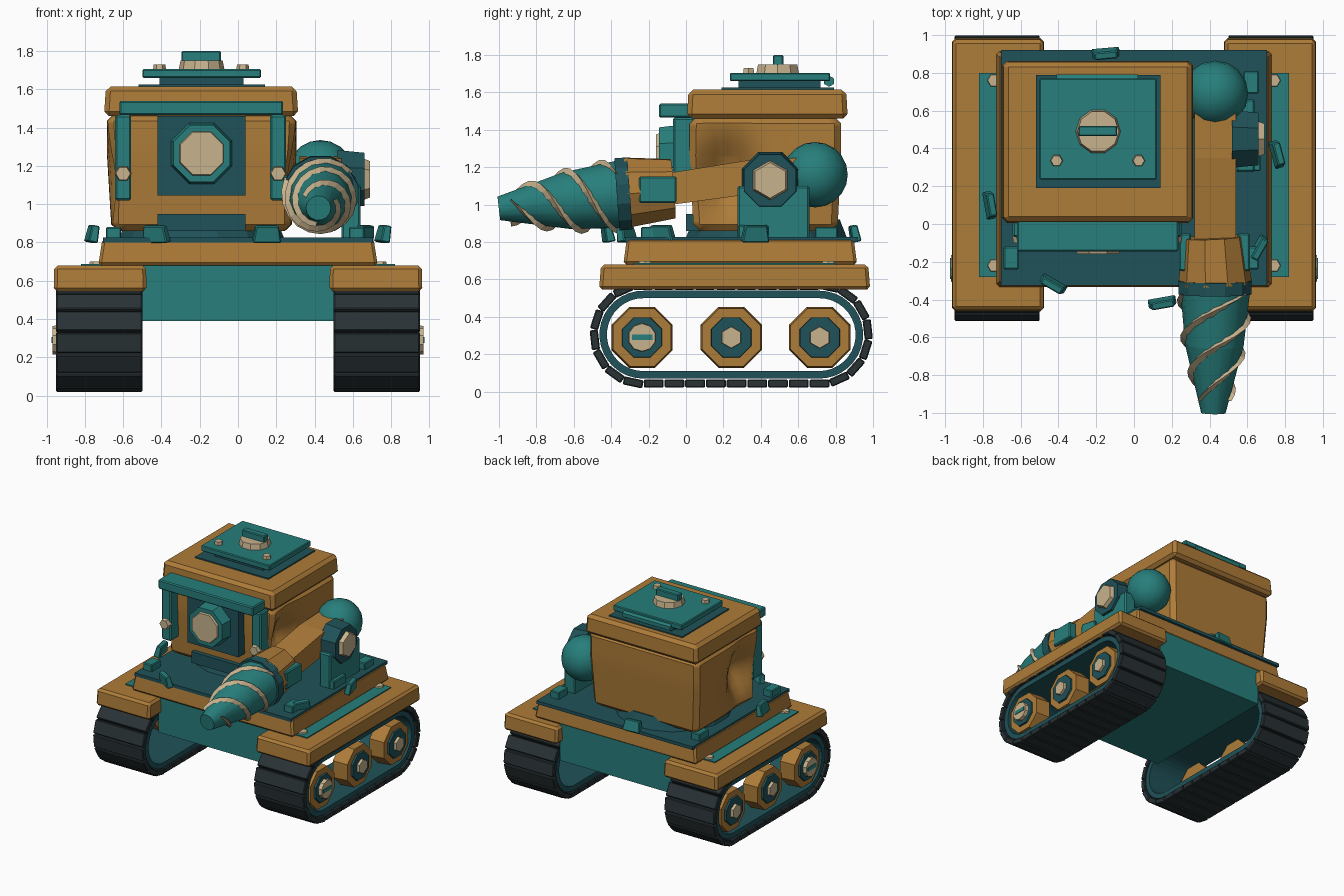
import bpy, bmesh, math
from mathutils import Vector, Matrix

if "Cube" in bpy.data.objects:
    bpy.data.objects.remove(bpy.data.objects["Cube"])

def material(name, rgb):
    m = bpy.data.materials.new(name)
    m.diffuse_color = (*rgb, 1)
    m.use_nodes = True
    m.node_tree.nodes["Principled BSDF"].inputs["Base Color"].default_value = m.diffuse_color
    return m

ORANGE = material("ochre", (0.42, 0.20, 0.04))
TEAL = material("teal", (0.02, 0.21, 0.20))
DARK = material("dark_teal", (0.014, 0.085, 0.10))
CREAM = material("cream", (0.58, 0.45, 0.27))
BLACK = material("rubber", (0.022, 0.032, 0.036))

def finish(name, bm, mat, smooth=None):
    bmesh.ops.recalc_face_normals(bm, faces=bm.faces)
    me = bpy.data.meshes.new(name)
    bm.to_mesh(me)
    bm.free()
    ob = bpy.data.objects.new(name, me)
    bpy.context.collection.objects.link(ob)
    me.materials.append(mat)
    if smooth:
        bpy.ops.object.select_all(action='DESELECT')
        ob.select_set(True)
        bpy.context.view_layer.objects.active = ob
        bpy.ops.object.shade_smooth_by_angle(angle=math.radians(smooth))
    return ob

def box(name, x, y, z, mat, bevel=0, rot=None, flare=1.0, open_sides=False):
    """Box from (min, max) ranges; flare scales the top; open_sides drops the x faces."""
    bm = bmesh.new()
    bmesh.ops.create_cube(bm, size=1)
    c = Vector([sum(r) / 2 for r in (x, y, z)])
    for v in bm.verts:
        f = flare if v.co.z > 0 else 1
        v.co = Vector((v.co.x * (x[1] - x[0]) * f, v.co.y * (y[1] - y[0]) * f, v.co.z * (z[1] - z[0])))
    if open_sides:
        bm.normal_update()
        bmesh.ops.delete(bm, geom=[f for f in bm.faces if abs(f.normal.x) > 0.9], context='FACES')
    if bevel:
        bmesh.ops.bevel(bm, geom=bm.edges[:], offset=bevel, segments=1, affect='EDGES')
    bm.transform(Matrix.Translation(c) @ (rot.to_4x4() if rot else Matrix()))
    return finish(name, bm, mat)

def rod(name, a, b, r1, r2, n, mat, smooth=None):
    """Cylinder or cone between two points."""
    a, b = Vector(a), Vector(b)
    bm = bmesh.new()
    bmesh.ops.create_cone(bm, cap_ends=True, segments=n, radius1=r1, radius2=r2, depth=(b - a).length)
    bm.transform(Matrix.Rotation(math.pi / n, 4, 'Z'))
    q = Vector((0, 0, 1)).rotation_difference(b - a)
    bm.transform(Matrix.Translation((a + b) / 2) @ q.to_matrix().to_4x4())
    return finish(name, bm, mat, smooth)

def prism(name, yz, x0, x1, mat):
    bm = bmesh.new()
    f = bm.faces.new([bm.verts.new((x0, y, z)) for y, z in yz])
    g = bmesh.ops.extrude_face_region(bm, geom=[f])
    for v in g['geom']:
        if isinstance(v, bmesh.types.BMVert):
            v.co.x = x1
    return finish(name, bm, mat)

# Track loop dimensions
YC, ZC, HALF, R = 0.242, 0.305, 0.47, 0.235

def loop_point(t, r):
    """Point and tangent angle on the stadium, t = 0..1."""
    arc, line = math.pi * 0.265, 2 * HALF
    d = (t % 1) * 2 * (arc + line)
    side = 1
    if d > arc + line:
        d -= arc + line
        side = -1
    if d < line:
        y, z, ang = -HALF + d, -r, 0
    else:
        ang = (d - line) / 0.265
        y, z = HALF + r * math.sin(ang), -r * math.cos(ang)
    return YC + side * y, ZC + side * z, ang + (0 if side > 0 else math.pi)

for s, side in ((-1, "left"), (1, "right")):
    # Hollow track belt
    bm = bmesh.new()
    N = 72
    rings = []
    for i in range(N):
        ring = []
        for x, r in ((0.51, R), (0.93, R), (0.93, R - 0.04), (0.51, R - 0.04)):
            y, z, _ = loop_point(i / N, r)
            ring.append(bm.verts.new((s * x, y, z)))
        rings.append(ring)
    for i in range(N):
        p, q = rings[i], rings[(i + 1) % N]
        for k in range(4):
            bm.faces.new((p[k], p[(k + 1) % 4], q[(k + 1) % 4], q[k]))
    finish(side + "_track_belt", bm, DARK)
    # Tread plates
    M = 32
    for i in range(M):
        y, z, ang = loop_point((i + 0.5) / M, R + 0.026)
        box(f"{side}_tread_{i}", (s * 0.725 - 0.225, s * 0.725 + 0.225), (y - 0.053, y + 0.053),
            (z - 0.022, z + 0.022), BLACK, 0.006, Matrix.Rotation(ang, 3, 'X'))
    # Road wheels and hubs on the outer side
    for i, y in enumerate((-0.235, 0.242, 0.715)):
        def disc(nm, x0, x1, r, n, m):
            rod(f"{side}_{nm}_{i}", (s * x0, y, 0.29), (s * x1, y, 0.29), r, r * 0.95, n, m)
        disc("wheel", 0.80, 0.925, 0.177, 8, ORANGE)
        disc("wheel_disc", 0.90, 0.94, 0.12, 8, DARK)
        if i == 0:
            disc("drive_hub", 0.92, 0.97, 0.078, 10, CREAM)
            box(side + "_hub_slot", (s * 0.967 - 0.007, s * 0.967 + 0.007), (y - 0.055, y + 0.055), (0.275, 0.305), TEAL)
        else:
            disc("hub", 0.93, 0.962, 0.06, 6, CREAM)
    # Fender with inset panel and bolts
    box(side + "_fender", (s * 0.72 - 0.243, s * 0.72 + 0.243), (-0.465, 0.985), (0.545, 0.68), ORANGE, 0.018, flare=0.985)
    box(side + "_fender_panel", (s * 0.76 - 0.06, s * 0.76 + 0.06), (-0.28, 0.80), (0.66, 0.688), TEAL)
    for y in (-0.22, 0.76):
        rod(side + "_fender_bolt", (s * 0.74, y, 0.67), (s * 0.74, y, 0.70), 0.042, 0.034, 6, CREAM)

# Chassis and deck
box("chassis", (-0.5, 0.5), (-0.31, 0.91), (0.39, 0.69), TEAL, open_sides=True)
box("deck", (-0.73, 0.73), (-0.335, 0.915), (0.68, 0.82), ORANGE, 0.015, flare=0.97)
box("deck_plate", (-0.705, 0.705), (-0.325, 0.92), (0.80, 0.826), DARK)
rod("turret_ring", (-0.19, 0.43, 0.82), (-0.19, 0.43, 0.92), 0.44, 0.40, 16, DARK)

# Loose clips around the deck edge
for i, (x, y, a) in enumerate(((-0.76, 0.10, 100), (-0.43, -0.32, -30), (0.15, -0.42, 10),
                               (0.66, -0.13, 60), (0.76, 0.37, 105), (-0.15, 0.90, 5))):
    box(f"deck_clip_{i}", (x - 0.075, x + 0.075), (y - 0.025, y + 0.025), (0.80, 0.89), TEAL, 0.006,
        Matrix.Rotation(math.radians(a), 3, 'Z') @ Matrix.Rotation(0.2, 3, 'X'), 0.8)
for x in (-0.65, 0.62):
    for y in (-0.18, 0.75):
        box("deck_block", (x - 0.04, x + 0.04), (y - 0.06, y + 0.06), (0.81, 0.88), TEAL, 0.006)

# Cabin body with pressed-in sides near the front
bm = bmesh.new()
bmesh.ops.create_cube(bm, size=1)
bmesh.ops.subdivide_edges(bm, edges=bm.edges[:], cuts=11, use_grid_fill=True)
for v in bm.verts:
    x, y, z = v.co
    k = 0.95 + 0.05 * min(1, (z + 0.5) * 1.5)
    py, pz = 0.425 + y * 0.81 * k, 1.165 + z * 0.61
    dent = 0.17 * math.exp(-((py - 0.22) / 0.13) ** 2 - ((pz - 1.15) / 0.19) ** 2)
    v.co = (-0.19 + x * k * (0.99 - 2 * dent), py, pz)
cabin = finish("cabin", bm, ORANGE, 35)
bv = cabin.modifiers.new("corners", 'BEVEL')
bv.width, bv.segments, bv.limit_method, bv.angle_limit = 0.035, 1, 'ANGLE', math.radians(50)

# Roof and hatch
box("roof", (-0.70, 0.315), (0.005, 0.865), (1.46, 1.615), ORANGE, 0.025, flare=0.98)
box("hatch_base", (-0.52, 0.14), (0.19, 0.79), (1.60, 1.625), DARK)
box("hatch_riser", (-0.41, 0.03), (0.28, 0.72), (1.62, 1.67), DARK)
box("hatch", (-0.50, 0.12), (0.235, 0.77), (1.66, 1.705), TEAL, 0.006)
rod("hatch_hinge", (-0.41, 0.765, 1.66), (0.02, 0.765, 1.66), 0.03, 0.03, 6, TEAL)
rod("hatch_dial", (-0.19, 0.49, 1.70), (-0.19, 0.49, 1.75), 0.12, 0.11, 10, CREAM)
box("hatch_handle", (-0.295, -0.09), (0.465, 0.52), (1.74, 1.80), TEAL, 0.006)
for x in (-0.41, 0.025):
    rod("hatch_bolt", (x, 0.335, 1.69), (x, 0.335, 1.73), 0.036, 0.03, 6, CREAM)

# Cabin front: visor, pillars, window
box("visor", (-0.62, 0.235), (-0.145, 0.03), (1.465, 1.54), TEAL, 0.008)
for x in (-0.60, 0.21):
    box("front_pillar", (x - 0.042, x + 0.042), (-0.07, 0.06), (1.02, 1.465), TEAL, 0.01)
    rod("pillar_bolt", (x, -0.06, 1.16), (x, -0.10, 1.16), 0.045, 0.038, 6, CREAM)
box("window_panel", (-0.42, 0.04), (-0.05, 0.06), (1.045, 1.46), DARK)
box("lower_vent", (-0.42, 0.04), (0.0, 0.1), (0.86, 0.95), DARK)
rod("window_ring", (-0.19, -0.03, 1.265), (-0.19, -0.145, 1.265), 0.175, 0.16, 8, TEAL)
rod("window_lens", (-0.19, -0.13, 1.265), (-0.19, -0.16, 1.265), 0.13, 0.12, 8, CREAM)

# Arm: shoulder ball, bracket, pivot, beam
bm = bmesh.new()
bmesh.ops.create_uvsphere(bm, u_segments=16, v_segments=10, radius=0.175)
bm.transform(Matrix.Translation((0.43, 0.69, 1.16)))
finish("shoulder_ball", bm, TEAL, 40)
box("arm_bracket", (0.54, 0.64), (0.275, 0.66), (0.81, 1.10), TEAL, 0.01)
box("bracket_foot", (0.60, 0.67), (0.28, 0.44), (0.80, 0.89), TEAL, 0.006)
rod("arm_pivot", (0.52, 0.45, 1.13), (0.66, 0.45, 1.13), 0.165, 0.15, 8, DARK)
rod("pivot_cap", (0.65, 0.45, 1.13), (0.69, 0.45, 1.13), 0.11, 0.095, 6, CREAM)
prism("arm_beam", ((-0.15, 0.99), (-0.15, 1.16), (0.35, 1.24), (0.62, 1.25), (0.62, 1.10), (0.3, 1.05)),
      0.32, 0.54, ORANGE)

# Drill: cuff, clips, collar, cone and spiral ribs
base, tip = Vector((0.43, -0.35, 1.055)), Vector((0.42, -1.0, 0.98))
rod("drill_cuff", (0.42, -0.07, 1.085), (0.43, -0.32, 1.065), 0.165, 0.195, 10, ORANGE)
for x in (0.27, 0.58):
    box("cuff_clip", (x - 0.033, x + 0.033), (-0.25, -0.05), (1.01, 1.15), TEAL, 0.008)
rod("drill_collar", (0.43, -0.30, 1.06), (0.43, -0.37, 1.055), 0.20, 0.20, 12, DARK)
rod("drill_cone", base, base.lerp(tip, 0.45), 0.185, 0.155, 14, TEAL, 30)
rod("drill_tip", base.lerp(tip, 0.45), tip, 0.155, 0.065, 14, TEAL, 30)
for k in range(3):
    bm = bmesh.new()
    prev = None
    for i in range(19):
        u = i / 18
        t = 0.03 + 0.87 * u
        r = 0.185 - 0.067 * t if t < 0.45 else 0.155 - 0.164 * (t - 0.45)
        a = k * 2.094 + 6.1 * u + 0.6
        d = Vector((math.cos(a), 0, math.sin(a)))
        w = 0.034 * min(1, 6 * (1 - u) + 0.15, 6 * u + 0.15)
        c = base.lerp(tip, t)
        ring = [bm.verts.new(c + d * (r + h) + Vector((0, o, 0)))
                for h, o in ((-0.015, -w), (0.024, 0), (-0.015, w))]
        if prev:
            for j in range(3):
                bm.faces.new((prev[j], prev[(j + 1) % 3], ring[(j + 1) % 3], ring[j]))
        else:
            bm.faces.new(ring)
        prev = ring
    bm.faces.new(prev)
    finish(f"drill_rib_{k}", bm, CREAM)
